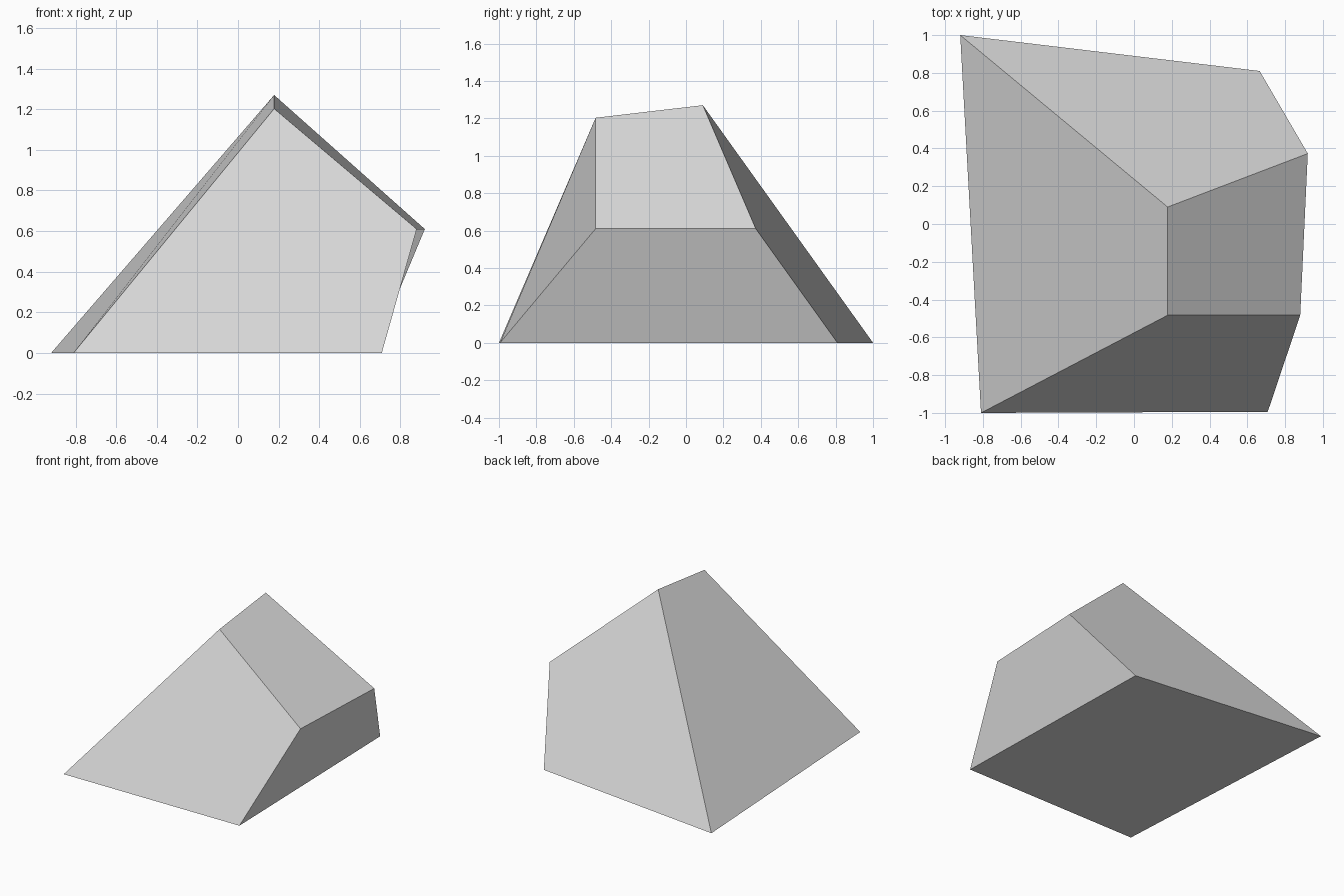
import bpy
import bmesh

default = bpy.data.objects.get("Cube")
if default:
    bpy.data.objects.remove(default, do_unlink=True)

# Plain grey material
grey = bpy.data.materials.new("light_grey")
grey.use_nodes = True
colour = (0.71, 0.71, 0.71, 1)
grey.diffuse_color = colour
grey.node_tree.nodes["Principled BSDF"].inputs["Base Color"].default_value = colour

# Leaning end profiles: base right, shoulder, ridge, base left
front_profile = [(0.708, -0.994, 0), (0.88, -0.483, 0.61), (0.178, -0.483, 1.203), (-0.81, -1, 0)]
back_profile = [(0.665, 0.81, 0), (0.92, 0.373, 0.61), (0.178, 0.09, 1.27), (-0.92, 1, 0)]

# Faceted block: cap both profiles and join them with side faces
bm = bmesh.new()
front = [bm.verts.new(p) for p in front_profile]
back = [bm.verts.new(p) for p in back_profile]
bm.faces.new(front)
bm.faces.new(back[::-1])
for i in range(len(front)):
    j = (i + 1) % len(front)
    bm.faces.new((front[j], front[i], back[i], back[j]))

mesh = bpy.data.meshes.new("faceted_rock")
bm.to_mesh(mesh)
bm.free()
mesh.materials.append(grey)
rock = bpy.data.objects.new("faceted_rock", mesh)
bpy.context.collection.objects.link(rock)
